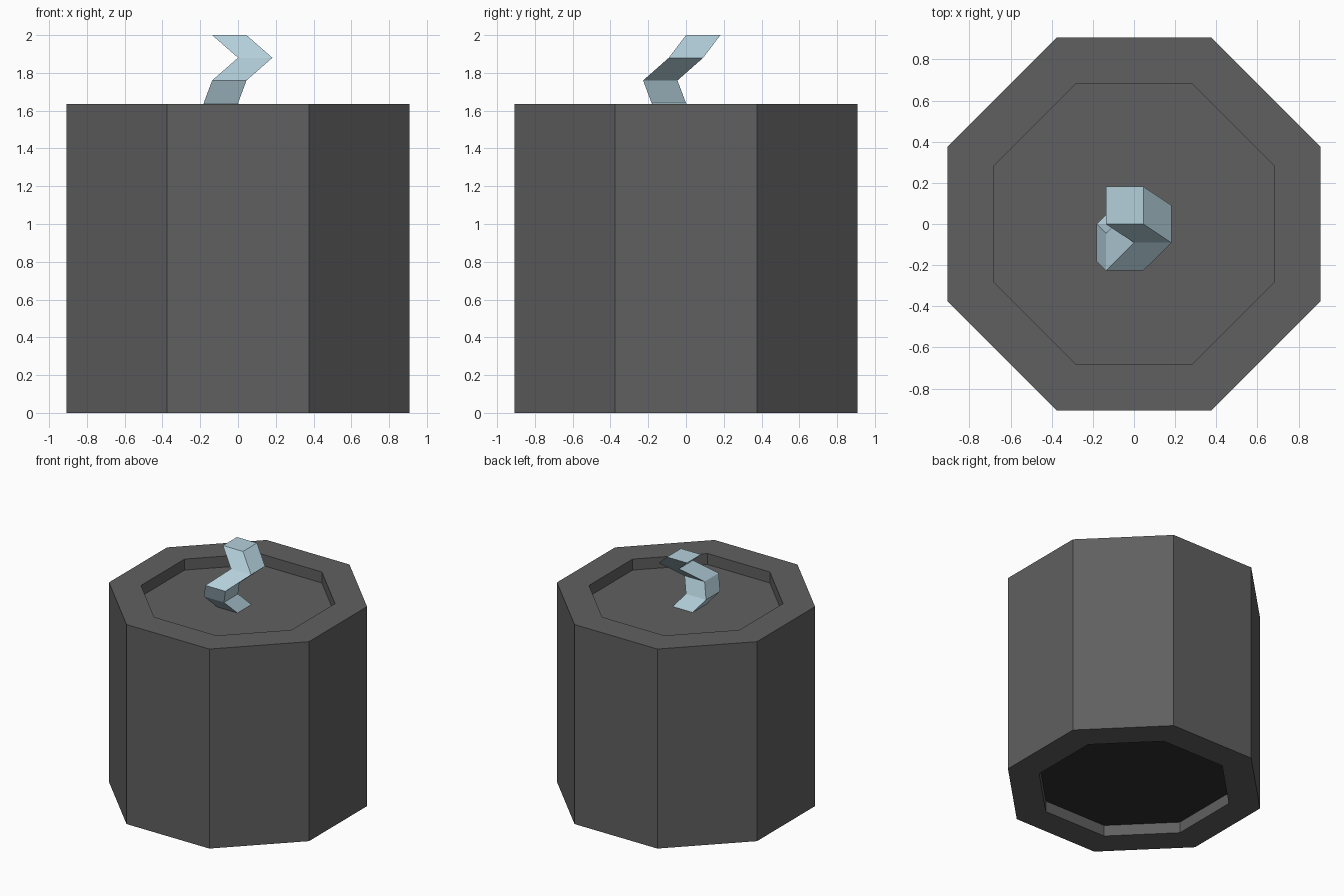
import bpy, bmesh, math

if "Cube" in bpy.data.objects:
    bpy.data.objects.remove(bpy.data.objects["Cube"])


def material(name, rgb):
    m = bpy.data.materials.new(name)
    m.diffuse_color = (*rgb, 1)
    m.use_nodes = True
    m.node_tree.nodes["Principled BSDF"].inputs["Base Color"].default_value = m.diffuse_color
    return m


def loft(name, rings, mats):
    """Join rings of points with quads and close both ends."""
    bm = bmesh.new()
    loops = [[bm.verts.new(p) for p in r] for r in rings]
    n = len(loops[0])
    for a, b in zip(loops, loops[1:]):
        for i in range(n):
            j = (i + 1) % n
            bm.faces.new((a[i], a[j], b[j], b[i]))
    bottom = bm.faces.new(loops[0][::-1])
    bm.faces.new(loops[-1])
    bottom.material_index = len(mats) - 1
    bmesh.ops.recalc_face_normals(bm, faces=bm.faces)
    mesh = bpy.data.meshes.new(name)
    bm.to_mesh(mesh)
    bm.free()
    for m in mats:
        mesh.materials.append(m)
    ob = bpy.data.objects.new(name, mesh)
    bpy.context.collection.objects.link(ob)
    return ob


def octagon(apothem, z):
    r = apothem / math.cos(math.pi / 8)
    return [(r * math.cos(math.pi / 8 + k * math.pi / 4),
             r * math.sin(math.pi / 8 + k * math.pi / 4), z) for k in range(8)]


def square(cx, cy, z, h=0.091):
    return [(cx + sx * h, cy + sy * h, z)
            for sx, sy in ((-1, -1), (1, -1), (1, 1), (-1, 1))]


grey = material("dark grey", (0.117, 0.117, 0.117))
black = material("near black", (0.029, 0.029, 0.029))
blue = material("pale blue", (0.455, 0.63, 0.71))

# Octagonal barrel with a shallow recess in each end; lower recess floor is darker
H, R, R_IN, D = 1.635, 0.907, 0.682, 0.09
loft("barrel", [octagon(R_IN, D), octagon(R_IN, 0), octagon(R, 0),
                octagon(R, H), octagon(R_IN, H), octagon(R_IN, H - D)],
     [grey, black])

# Crooked square fuse rising from the upper recess
path = [(0, 0, 1.52), (-0.091, -0.091, 1.64), (-0.046, -0.136, 1.76),
        (0.091, 0, 1.88), (-0.046, 0.091, 2.0)]
loft("fuse", [square(*p) for p in path], [blue])
